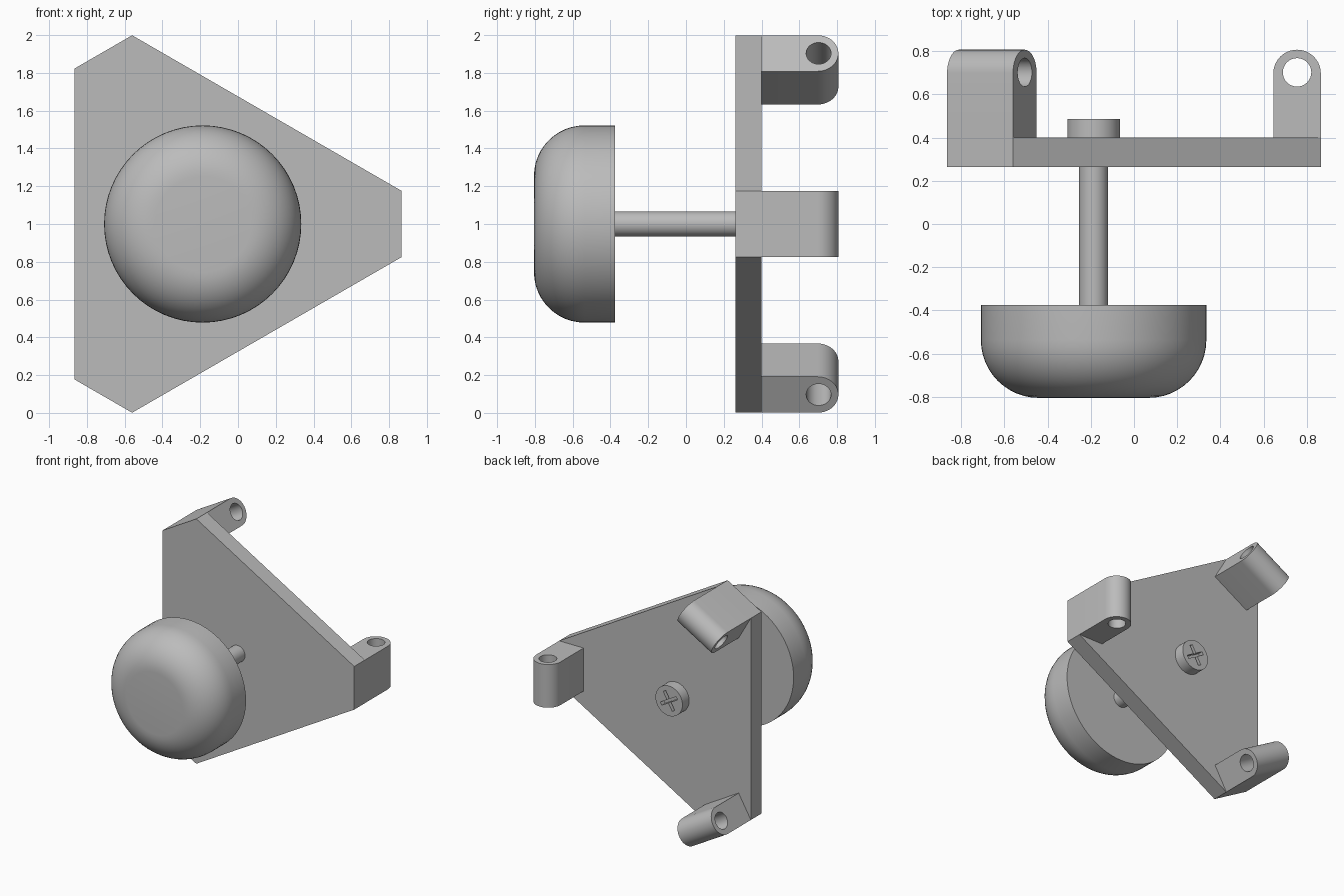
import bpy, bmesh
from math import pi, sin, cos, radians
from mathutils import Matrix, Vector

cube = bpy.data.objects.get("Cube")
if cube:
    bpy.data.objects.remove(cube, do_unlink=True)

grey = bpy.data.materials.new("plain grey")
grey.use_nodes = True
grey.diffuse_color = (0.5, 0.5, 0.5, 1)
grey.node_tree.nodes["Principled BSDF"].inputs["Base Color"].default_value = (0.5, 0.5, 0.5, 1)

CENTRE = Vector((-0.187, 0, 1))   # axis through knob, shaft and plate
REACH, HALF = 1.052, 0.176        # axis to cut corner, half width of the corner
BACK, FRONT = 0.40, 0.263         # plate faces along y


def finish(name, bm):
    """Turn a bmesh built around the axis into a placed, shaded object."""
    bmesh.ops.translate(bm, verts=bm.verts, vec=CENTRE)
    bmesh.ops.recalc_face_normals(bm, faces=bm.faces)
    mesh = bpy.data.meshes.new(name)
    bm.to_mesh(mesh)
    bm.free()
    mesh.materials.append(grey)
    mesh.shade_smooth()
    mesh.set_sharp_from_angle(angle=radians(30))
    obj = bpy.data.objects.new(name, mesh)
    bpy.context.collection.objects.link(obj)
    return obj


def prism(name, loops, low, high, place):
    """Solid between two levels; the first loop is the outline, others are holes."""
    bm = bmesh.new()
    rings = []
    for level in (low, high):
        edges, ring = [], []
        for loop in loops:
            vs = [bm.verts.new(place(u, v, level)) for u, v in loop]
            edges += [bm.edges.new((vs[i - 1], vs[i])) for i in range(len(vs))]
            ring.append(vs)
        bmesh.ops.triangle_fill(bm, edges=edges, use_beauty=True)
        rings.append(ring)
    for a, b in zip(*rings):
        for i in range(len(a)):
            bm.faces.new((a[i - 1], a[i], b[i], b[i - 1]))
    bmesh.ops.dissolve_limit(bm, angle_limit=0.001, verts=bm.verts, edges=bm.edges)
    return finish(name, bm)


def lathe(name, profile, steps=64):
    """Revolve (radius, y) points about the y axis."""
    bm = bmesh.new()
    vs = [bm.verts.new((r, y, 0)) for r, y in profile]
    edges = [bm.edges.new(pair) for pair in zip(vs, vs[1:])]
    bmesh.ops.spin(bm, geom=vs + edges, cent=(0, 0, 0), axis=(0, 1, 0),
                   angle=2 * pi, steps=steps)
    bmesh.ops.remove_doubles(bm, verts=bm.verts, dist=0.0001)
    return finish(name, bm)


def arc(cx, cy, r, start, end, steps):
    return [(cx + r * cos(start + (end - start) * i / steps),
             cy + r * sin(start + (end - start) * i / steps)) for i in range(steps + 1)]


def circle(cx, cy, r, steps):
    return arc(cx, cy, r, 0, 2 * pi, steps)[:-1]


def along_y(u, v, level):
    return (u, level, v)


turns = [Matrix.Rotation(radians(120 * k), 3, 'Y') for k in range(3)]

# Triangular plate with cut corners
outline = []
for turn in turns:
    for h in (HALF, -HALF):
        p = turn @ Vector((REACH, 0, h))
        outline.append((p.x, p.z))
prism("mounting_plate", [outline], FRONT, BACK, along_y)

# Three round-ended lugs with a cross hole
R, EYE = 0.11, 0.697
mid = REACH - R
lug = [(mid - R, BACK), (mid + R, BACK)] + arc(mid, EYE, R, 0, pi, 20)
hole = circle(mid, EYE + 0.005, 0.066, 32)
for name, turn in zip(("left_lug", "lower_lug", "upper_lug"), turns):
    prism(name, [lug, hole], -HALF, HALF, lambda u, v, w, t=turn: t @ Vector((u, v, w)))

# Domed knob with a flat front and back
KNOB, FILLET, NOSE, RIM = 0.522, 0.268, -0.805, -0.375
lathe("knob", [(0, NOSE)]
      + arc(KNOB - FILLET, NOSE + FILLET, FILLET, -pi / 2, 0, 12)
      + [(KNOB, RIM), (0, RIM)])

# Shaft between knob and plate
lathe("shaft", [(0, RIM - 0.02), (0.067, RIM - 0.02), (0.067, BACK), (0, BACK)], 32)

# Screw head with a cross recess turned by 30 degrees
TOP, FLOOR, L, W = 0.487, 0.445, 0.082, 0.013
cross = []
for k in range(4):
    spin = Matrix.Rotation(radians(90 * k - 30), 2)
    cross += [tuple(spin @ Vector(p)) for p in ((L, -W), (L, W), (W, W))]
head = circle(0, 0, 0.122, 48)
prism("screw_head_base", [head], BACK, FLOOR, along_y)
prism("screw_head_top", [head, cross], FLOOR, TOP, along_y)
